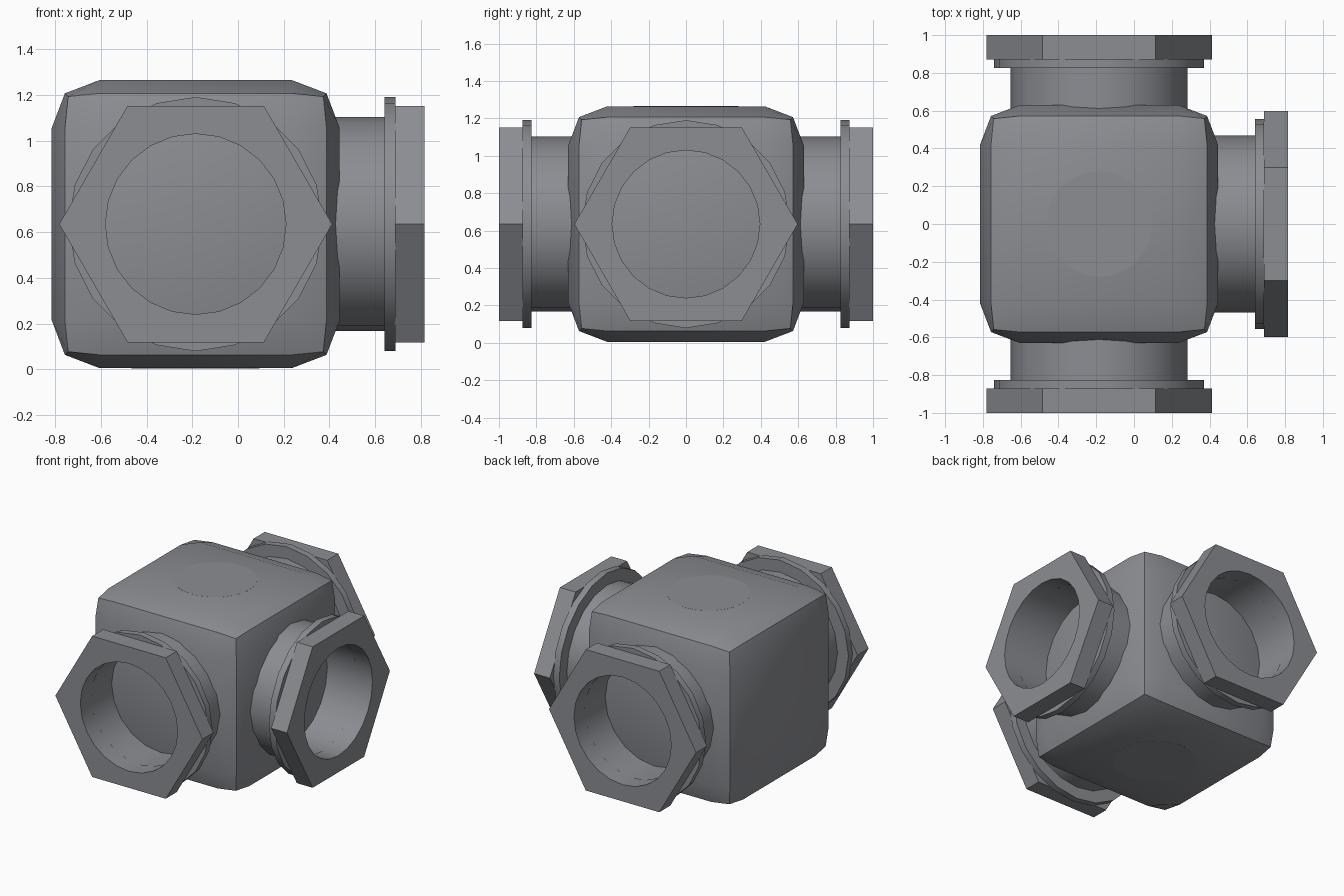
import bpy, bmesh, math
from mathutils import Vector

if "Cube" in bpy.data.objects:
    bpy.data.objects.remove(bpy.data.objects["Cube"])

CENTRE = Vector((-0.185, 0, 0.635))

grey = bpy.data.materials.new("steel_grey")
grey.diffuse_color = (0.26, 0.267, 0.29, 1)
grey.use_nodes = True
grey.node_tree.nodes["Principled BSDF"].inputs["Base Color"].default_value = grey.diffuse_color


def finish(bm, name, angle=35):
    bmesh.ops.recalc_face_normals(bm, faces=bm.faces)
    me = bpy.data.meshes.new(name)
    bm.to_mesh(me)
    bm.free()
    me.materials.append(grey)
    ob = bpy.data.objects.new(name, me)
    bpy.context.collection.objects.link(ob)
    bpy.ops.object.select_all(action='DESELECT')
    ob.select_set(True)
    bpy.context.view_layer.objects.active = ob
    bpy.ops.object.shade_smooth_by_angle(angle=math.radians(angle))
    return ob


# Cube body: each face bulges outward with a sloped border
bm = bmesh.new()
bmesh.ops.create_cube(bm, size=2)
bmesh.ops.subdivide_edges(bm, edges=bm.edges[:], cuts=2, use_grid_fill=True)
for v in bm.verts:
    outer = [abs(c) > 0.9 for c in v.co]
    reach = {1: 0.63, 2: 0.572, 3: 0.558}[sum(outer)]
    v.co = CENTRE + Vector([math.copysign(reach if o else 0.42, c)
                            for c, o in zip(v.co, outer)])
finish(bm, "valve_body")


def hexagon(a):
    """Distance to a hexagon outline with a corner at angle 0."""
    return 0.517 / math.cos((a % (math.pi / 3)) - math.pi / 6)


def ring(name, axis, side, n, outer, r_in, d0, d1):
    """Hollow ring along axis from d0 to d1; outer is a radius function."""
    up = axis.cross(side)
    bm = bmesh.new()
    loops = []
    for d, fn in ((d0, outer), (d1, outer), (d1, lambda a: r_in), (d0, lambda a: r_in)):
        loop = []
        for i in range(n):
            a = 2 * math.pi * i / n
            r = fn(a)
            loop.append(bm.verts.new(CENTRE + axis * d
                                     + side * (r * math.cos(a)) + up * (r * math.sin(a))))
        loops.append(loop)
    for k in range(4):
        p, q = loops[k], loops[(k + 1) % 4]
        for i in range(n):
            j = (i + 1) % n
            bm.faces.new((p[i], p[j], q[j], q[i]))
    finish(bm, name)


# Three ports: pipe stub, round collar and hexagonal nut
X, Y = Vector((1, 0, 0)), Vector((0, 1, 0))
for label, axis, side in (("front", -Y, X), ("back", Y, X), ("right", X, Y)):
    ring(label + "_pipe", axis, side, 20, lambda a: 0.468, 0.40, 0.58, 0.826)
    ring(label + "_collar", axis, side, 20, lambda a: 0.556, 0.40, 0.825, 0.873)
    ring(label + "_nut", axis, side, 24, hexagon, 0.395, 0.872, 1.0)

# Flat round pads on the top and bottom faces
for label, s in (("top", 1), ("bottom", -1)):
    bm = bmesh.new()
    bmesh.ops.create_cone(bm, cap_ends=True, segments=24, radius1=0.28, radius2=0.28, depth=0.004)
    bmesh.ops.translate(bm, verts=bm.verts, vec=CENTRE + Vector((0, 0, s * 0.6285)))
    finish(bm, label + "_pad")
